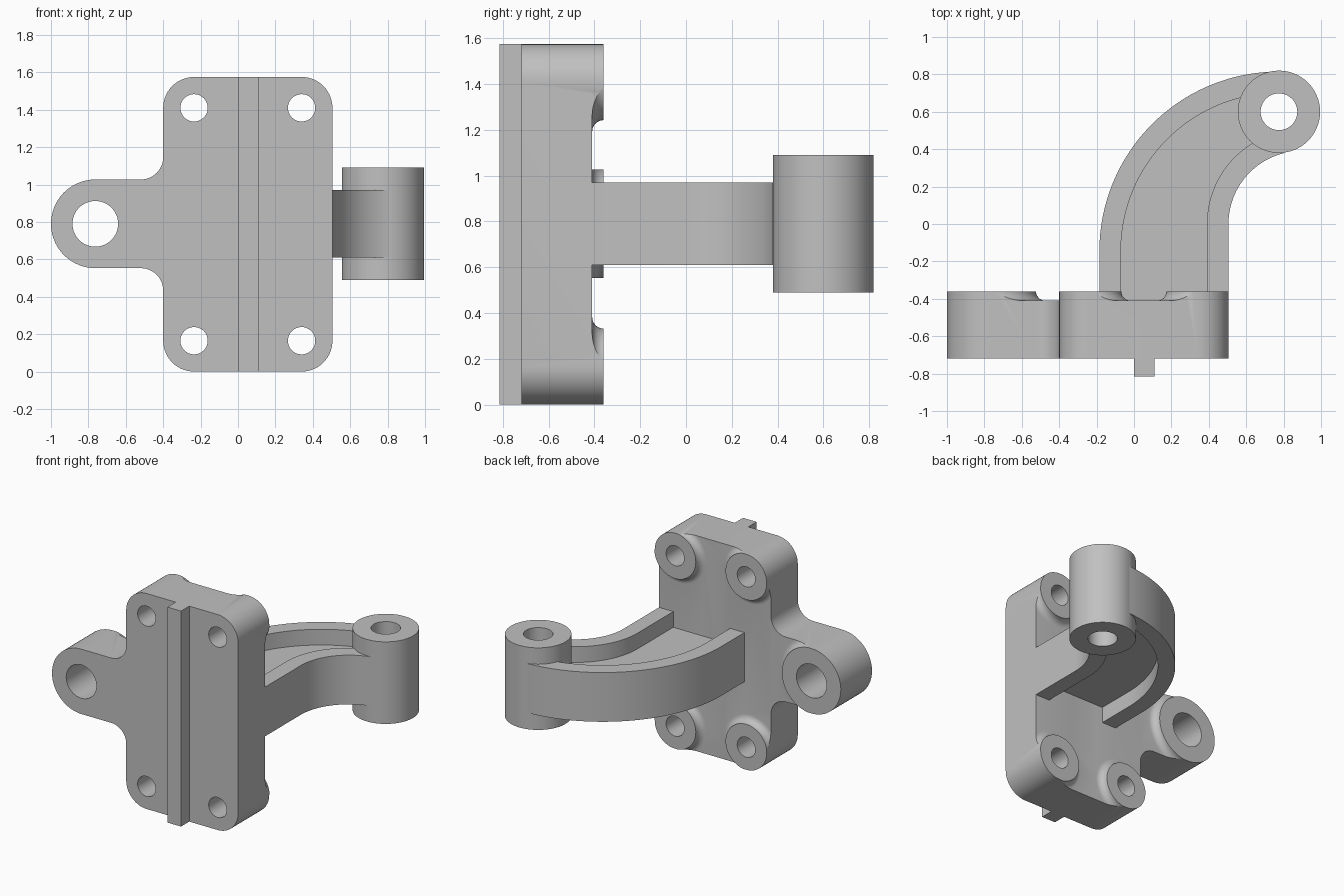
import bpy, bmesh
from math import sin, cos, pi, radians
from mathutils import Vector

if "Cube" in bpy.data.objects:
    bpy.data.objects.remove(bpy.data.objects["Cube"])

steel = bpy.data.materials.new("light_grey_metal")
steel.use_nodes = True
GREY = (0.53, 0.53, 0.53, 1)
steel.diffuse_color = GREY
steel.node_tree.nodes["Principled BSDF"].inputs["Base Color"].default_value = GREY


def arc(cx, cy, r, a0, a1, n=32):
    """Points on an arc, angles in degrees."""
    angles = [radians(a0 + (a1 - a0) * i / n) for i in range(n + 1)]
    return [(cx + r * cos(a), cy + r * sin(a)) for a in angles]


def circle(cx, cy, r, n=64):
    return arc(cx, cy, r, 0, 360, n)[:-1]


def rounded(corners, n=14):
    """Right-angled outline with a radius at each corner (x, y, radius)."""
    pts = []
    for i, (x, y, r) in enumerate(corners):
        p = Vector((x, y))
        u = (Vector(corners[i - 1][:2]) - p).normalized()
        v = (Vector(corners[(i + 1) % len(corners)][:2]) - p).normalized()
        for k in range(n + 1):
            t = k / n * pi / 2
            pts.append(tuple(p + (u + v) * r - v * r * cos(t) - u * r * sin(t)))
    return pts


def loft(name, sections, axis):
    """Closed solid through sections (height along axis, outline)."""
    bm = bmesh.new()
    rings = []
    for h, outline in sections:
        rings.append([bm.verts.new((a, h, b) if axis == "y" else (a, b, h))
                      for a, b in outline])
    for low, high in zip(rings, rings[1:]):
        for i in range(len(low)):
            bm.faces.new((low[i - 1], low[i], high[i], high[i - 1]))
    bm.faces.new(rings[0])
    bm.faces.new(rings[-1])
    bmesh.ops.remove_doubles(bm, verts=bm.verts, dist=0.0001)
    bmesh.ops.recalc_face_normals(bm, faces=bm.faces)
    mesh = bpy.data.meshes.new(name)
    bm.to_mesh(mesh)
    bm.free()
    mesh.materials.append(steel)
    obj = bpy.data.objects.new(name, mesh)
    bpy.context.collection.objects.link(obj)
    return obj


def prism(name, outline, h0, h1, axis):
    return loft(name, [(h0, outline), (h1, outline)], axis)


def combine(obj, tool, operation):
    """Apply a boolean and discard the tool."""
    mod = obj.modifiers.new("boolean", "BOOLEAN")
    mod.operation, mod.object, mod.solver = operation, tool, "EXACT"
    depsgraph = bpy.context.evaluated_depsgraph_get()
    mesh = bpy.data.meshes.new_from_object(obj.evaluated_get(depsgraph))
    obj.modifiers.clear()
    obj.data = mesh
    bpy.data.objects.remove(tool)


def finish(obj):
    for poly in obj.data.polygons:
        poly.use_smooth = True
    obj.data.set_sharp_from_angle(angle=radians(30))


# Mounting plate with side lug
FRONT, FLOOR, BACK = -0.72, -0.41, -0.36
LEFT, RIGHT, TOP = 0.505, -0.4, 1.575
CORNER, LUG, MID = 0.165, 0.237, 0.79
outline = rounded([
    (RIGHT, 0, CORNER), (LEFT, 0, CORNER), (LEFT, TOP, CORNER), (RIGHT, TOP, CORNER),
    (RIGHT, MID + LUG, 0.12), (-1, MID + LUG, LUG),
    (-1, MID - LUG, LUG), (RIGHT, MID - LUG, 0.12)])
plate = prism("mounting_plate", outline, FRONT, BACK, "y")

# Back recess, leaving a flared boss around every hole: (x, z, boss, hole)
bosses = [(x, z, CORNER, 0.073)
          for x in (RIGHT + CORNER, LEFT - CORNER) for z in (CORNER, TOP - CORNER)]
bosses.append((LUG - 1, MID, LUG, 0.122))
recess = prism("recess_cutter", rounded([(-1.3, -0.3, 0.1), (0.8, -0.3, 0.1),
                                         (0.8, 1.9, 0.1), (-1.3, 1.9, 0.1)]),
               FLOOR, -0.3, "y")
FLARE = BACK - FLOOR
for x, z, r, hole in bosses:
    r += 0.002
    profile = [(-0.45, r + FLARE)]
    for k in range(9):
        t = k / 8 * pi / 2
        profile.append((BACK - FLARE * cos(t), r + FLARE * (1 - sin(t))))
    profile.append((-0.25, r))
    flare = loft("boss_flare", [(h, circle(x, z, rad)) for h, rad in profile], "y")
    combine(recess, flare, "DIFFERENCE")
combine(plate, recess, "DIFFERENCE")
for x, z, r, hole in bosses:
    combine(plate, prism("hole_cutter", circle(x, z, hole), -0.9, -0.2, "y"), "DIFFERENCE")
finish(plate)

# Guide key on the front face
key = prism("guide_key", [(0, 0), (0.11, 0), (0.11, TOP), (0, TOP)], -0.815, FRONT, "y")


# Curved arm: flanges around a thin web
def band(inset, start):
    outer = arc(0.775, -0.145, 0.96 - inset, 180, 90, 48)
    inner = arc(0.895, 0, 0.39 + inset, 104, 180, 36)
    return [(outer[0][0], start)] + outer + inner + [(inner[-1][0], start)]


arm = prism("curved_arm", band(0, FLOOR), 0.61, 0.97, "z")
for low, high in ((0.5, 0.725), (0.855, 1.1)):
    combine(arm, prism("pocket_cutter", band(0.115, -0.5), low, high, "z"), "DIFFERENCE")

# Pivot barrel at the arm's end
combine(arm, prism("pivot_barrel", circle(0.775, 0.6, 0.22), 0.49, 1.09, "z"), "UNION")
combine(arm, prism("bore_cutter", circle(0.775, 0.6, 0.098), 0.3, 1.3, "z"), "DIFFERENCE")
finish(arm)
